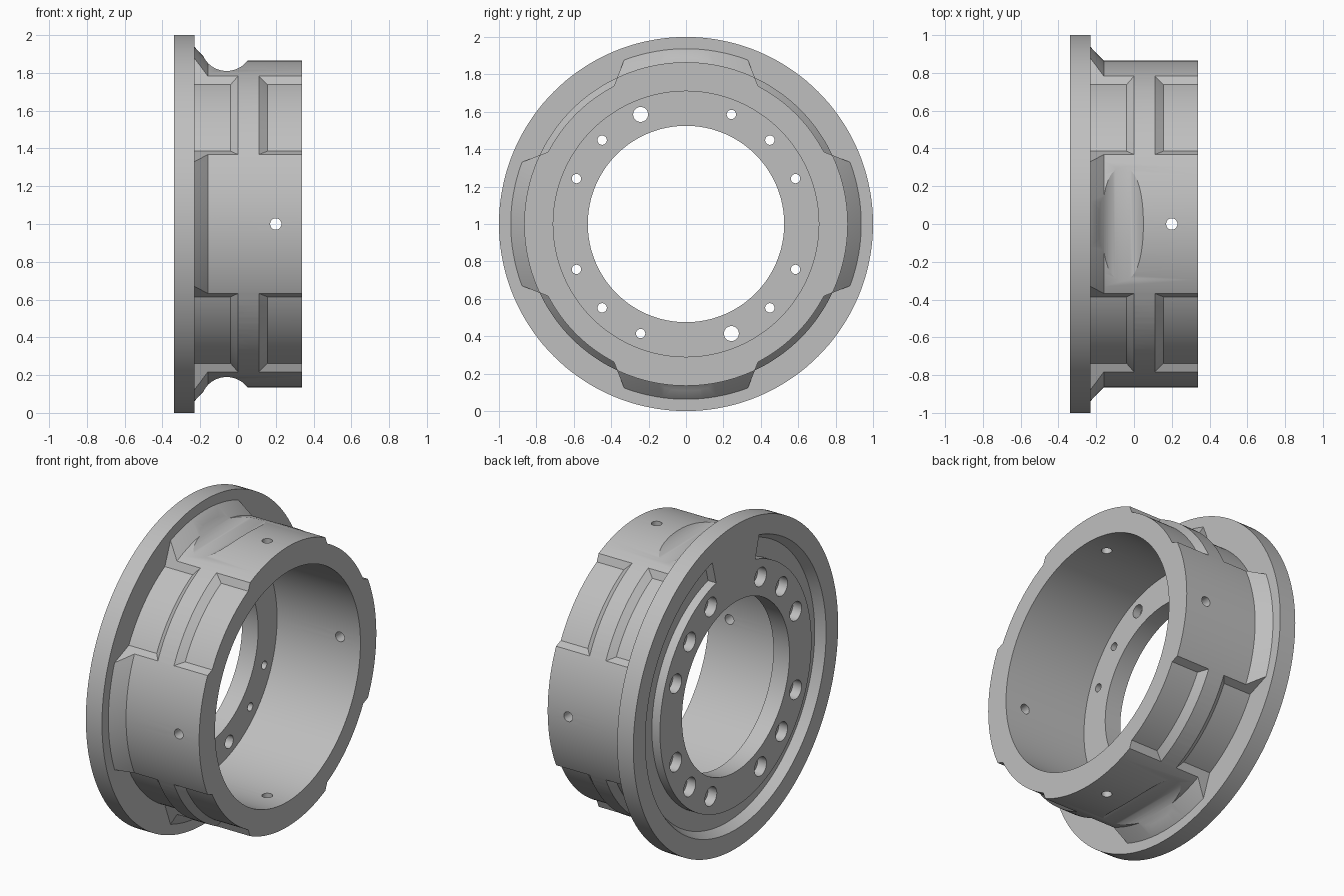
import bpy, bmesh, math
from math import sin, cos, asin, radians, pi
from mathutils import Matrix, Vector

cube = bpy.data.objects.get("Cube")
if cube:
    bpy.data.objects.remove(cube)

CENTRE_Z = 1.0
WALL_TILT = radians(21.4)      # slope of the pocket side walls
WALL_OFFSET = 0.628            # distance of that wall plane from the axle

metal = bpy.data.materials.new("cast_grey")
metal.use_nodes = True
grey = (0.52, 0.52, 0.52, 1)
metal.diffuse_color = grey
metal.node_tree.nodes["Principled BSDF"].inputs["Base Color"].default_value = grey


def lathe(bm, profile, middle=0.0, half_spans=None, steps=144):
    """Turn a closed (x, radius) profile round the axle, fully or as a capped sector."""
    full = half_spans is None
    spans = [pi] * len(profile) if full else half_spans
    rings = []
    for k in range(steps if full else steps + 1):
        ring = []
        for (x, r), span in zip(profile, spans):
            a = middle + span * (2 * k / steps - 1)
            ring.append(bm.verts.new((x, r * cos(a), CENTRE_Z + r * sin(a))))
        rings.append(ring)
    n = len(profile)
    pairs = list(zip(rings, rings[1:])) + ([(rings[-1], rings[0])] if full else [])
    for a, b in pairs:
        for i in range(n):
            j = (i + 1) % n
            bm.faces.new((a[i], a[j], b[j], b[i]))
    if not full:
        bm.faces.new(rings[0])
        bm.faces.new(rings[-1])


def rod(bm, centre, direction, radius, length, segments=32):
    """Round cutter along a direction."""
    turn = Vector(direction).to_track_quat('Z', 'Y').to_matrix().to_4x4()
    bmesh.ops.create_cone(bm, cap_ends=True, segments=segments, radius1=radius,
                          radius2=radius, depth=length,
                          matrix=Matrix.Translation(centre) @ turn)


def on_circle(x, r, a):
    return (x, r * cos(a), CENTRE_Z + r * sin(a))


def finish(bm, name):
    bmesh.ops.recalc_face_normals(bm, faces=bm.faces)
    mesh = bpy.data.meshes.new(name)
    bm.to_mesh(mesh)
    bm.free()
    mesh.materials.append(metal)
    obj = bpy.data.objects.new(name, mesh)
    bpy.context.scene.collection.objects.link(obj)
    return obj


def cut(target, cutter):
    cutter.hide_render = True
    mod = target.modifiers.new("cut", 'BOOLEAN')
    mod.operation = 'DIFFERENCE'
    mod.solver = 'EXACT'
    mod.object = cutter
    bpy.context.view_layer.objects.active = target
    bpy.ops.object.modifier_apply(modifier=mod.name)
    bpy.data.objects.remove(cutter)


def smooth(obj):
    bpy.ops.object.select_all(action='DESELECT')
    obj.select_set(True)
    bpy.context.view_layer.objects.active = obj
    bpy.ops.object.shade_smooth_by_angle(angle=radians(25))


# Flange disc with the central bore
bm = bmesh.new()
lathe(bm, [(-0.34, 0.525), (-0.34, 1), (-0.23, 1), (-0.23, 0.525)])
flange = finish(bm, "mounting_flange")

# Ring groove, left solid at the top, and the bolt counterbores
bm = bmesh.new()
groove = [(-0.37, 0.74), (-0.285, 0.74), (-0.285, 0.85), (-0.37, 0.9)]
lathe(bm, groove, -pi / 2, [radians(165)] * 4)
bolt_angles = [radians(22.5 * i) for i in range(16) if i % 4]
for a in bolt_angles:
    rod(bm, on_circle(-0.34, 0.634, a), (1, 0, 0), 0.058, 0.12)
cut(flange, finish(bm, "groove_cutter"))

# Through holes, two opposite ones wider
bm = bmesh.new()
for i, a in enumerate(bolt_angles):
    rod(bm, on_circle(-0.28, 0.634, a), (1, 0, 0), 0.04 if i in (3, 9) else 0.025, 0.3)
cut(flange, finish(bm, "bolt_hole_cutter"))
smooth(flange)

# Barrel with a flared root
bm = bmesh.new()
lathe(bm, [(-0.25, 0.71), (-0.25, 0.955), (-0.23, 0.937), (-0.16, 0.865),
           (0.34, 0.865), (0.34, 0.71)])
barrel = finish(bm, "barrel")

# Pockets on the four diagonals, either side of a rib
bm = bmesh.new()
rear = [(-0.3, 0.832), (-0.04, 0.832), (0.01, 0.873), (0.01, 0.98), (-0.3, 0.98)]
front = [(0.4, 0.832), (0.155, 0.832), (0.1, 0.873), (0.1, 0.95), (0.4, 0.95)]
for quarter in range(4):
    for profile in (rear, front):
        spans = [pi / 4 - (asin(WALL_OFFSET / r) - WALL_TILT) for x, r in profile]
        lathe(bm, profile, pi / 4 + quarter * pi / 2, spans, steps=36)
    # Radial drain hole in each pad
    a = quarter * pi / 2
    rod(bm, on_circle(0.2, 0.8, a), (0, cos(a), sin(a)), 0.03, 0.3)
# Round scallops across the top and bottom pads
for side in (1, -1):
    rod(bm, (-0.06, 0, CENTRE_Z + side * 0.9475), (0, 1, 0), 0.1375, 0.62, 64)
cut(barrel, finish(bm, "pocket_cutter"))
smooth(barrel)
